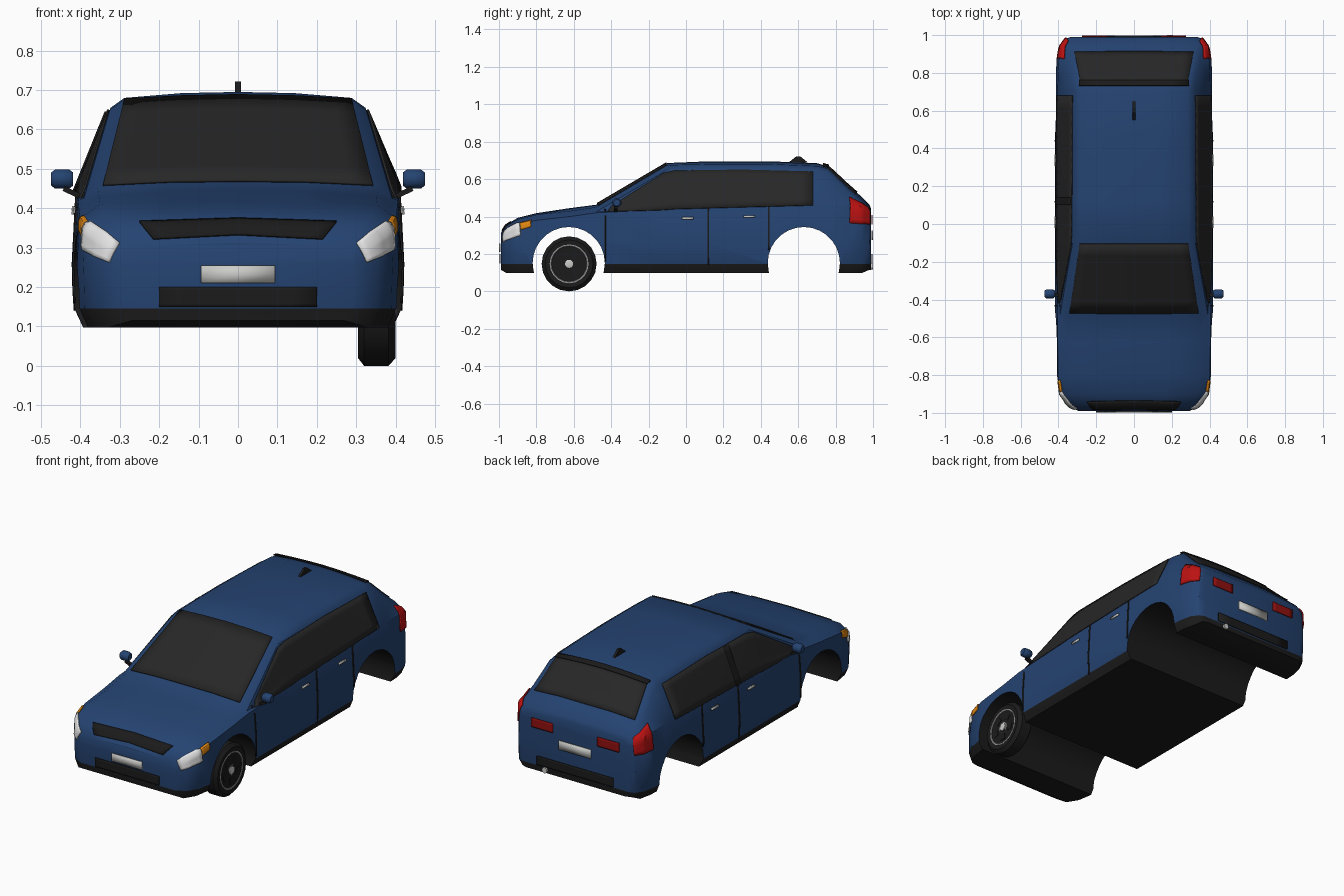
import bpy, bmesh, math
from mathutils import Vector, Matrix
from mathutils.bvhtree import BVHTree

if "Cube" in bpy.data.objects:
    bpy.data.objects.remove(bpy.data.objects["Cube"])


def material(name, r, g, b):
    m = bpy.data.materials.new(name)
    m.use_nodes = True
    m.diffuse_color = (r, g, b, 1)
    m.node_tree.nodes["Principled BSDF"].inputs["Base Color"].default_value = (r, g, b, 1)
    return m


blue = material("blue paint", .018, .056, .165)
black = material("black trim", .011, .011, .011)
glass = material("dark glass", .02, .02, .02)
white = material("lamp white", .78, .78, .78)
orange = material("indicator orange", .75, .24, .006)
red = material("lamp red", .5, .006, .006)
dark_red = material("reflector red", .28, .005, .005)
silver = material("silver", .6, .6, .58)
grey = material("rim grey", .32, .32, .32)


def finish(name, bm, mats, angle=35):
    bmesh.ops.recalc_face_normals(bm, faces=bm.faces)
    me = bpy.data.meshes.new(name)
    bm.to_mesh(me)
    bm.free()
    for m in mats:
        me.materials.append(m)
    me.shade_smooth()
    me.set_sharp_from_angle(angle=math.radians(angle))
    ob = bpy.data.objects.new(name, me)
    bpy.context.collection.objects.link(ob)
    return ob


# Body shell: y, side half width, belt half width, belt z, roof half width, roof edge z, roof z
stations = [
    (-.99, .295, .285, .275, .24, .305, .312), (-.96, .355, .345, .32, .30, .35, .356),
    (-.90, .392, .388, .355, .34, .385, .393), (-.80, .408, .402, .38, .35, .41, .418),
    (-.62, .415, .404, .40, .353, .43, .445), (-.48, .417, .406, .42, .356, .45, .463),
    (-.10, .418, .408, .438, .29, .675, .686), (.12, .418, .408, .445, .288, .68, .695),
    (.45, .418, .408, .455, .285, .68, .695), (.70, .417, .405, .465, .285, .67, .685),
    (.76, .415, .403, .465, .29, .655, .668), (.87, .41, .398, .46, .315, .55, .565),
    (.94, .395, .388, .45, .33, .49, .505), (.98, .365, .36, .42, .32, .455, .465),
    (.99, .335, .333, .40, .295, .43, .44)]


def section(y, w, wb, belt, wr, edge, top):
    low = .115 if abs(y) > .97 else .098
    return [(0, low), (w - .025, low), (w - .003, .145), (w, .26), (wb, belt),
            (wr + .035, edge - .025), (wr, edge), (wr / 2, top - .003), (0, top)]


bm = bmesh.new()
rings = []
for st in stations:
    half = section(*st)
    right = [bm.verts.new((x, st[0], z)) for x, z in half]
    left = [bm.verts.new((-x, st[0], z)) if x else right[i] for i, (x, z) in enumerate(half)]
    rings.append((right, left))
for a, b in zip(rings, rings[1:]):
    for ra, rb in zip(a, b):
        for i in range(len(ra) - 1):
            f = bm.faces.new((ra[i], ra[i + 1], rb[i + 1], rb[i]))
            f.material_index = int(i < 2)
for right, left in (rings[0], rings[-1]):
    for i in range(len(right) - 1):
        f = bm.faces.new(list(dict.fromkeys((right[i], right[i + 1], left[i + 1], left[i]))))
        f.material_index = int(i < 2)
bmesh.ops.recalc_face_normals(bm, faces=bm.faces)
bmesh.ops.triangulate(bm, faces=bm.faces)
surface = BVHTree.FromBMesh(bm)
body = finish("body_shell", bm, [blue, black], 32)

# Wheel arches run across the full width
for label, y in (("front", -.627), ("rear", .63)):
    bm = bmesh.new()
    bmesh.ops.create_cone(bm, cap_ends=True, segments=28, radius1=.193, radius2=.193, depth=1.2,
                          matrix=Matrix.Translation((0, y, .151)) @ Matrix.Rotation(math.pi / 2, 4, 'Y'))
    for f in bm.faces:
        f.material_index = 1
    cutter = finish(label + "_arch_cutter", bm, [blue, black])
    cutter.hide_render = True
    cutter.hide_set(True)
    mod = body.modifiers.new(label + "_arch", 'BOOLEAN')
    mod.operation, mod.solver, mod.object = 'DIFFERENCE', 'EXACT', cutter
bpy.context.view_layer.update()
cut_mesh = bpy.data.meshes.new_from_object(body.evaluated_get(bpy.context.evaluated_depsgraph_get()))
body.modifiers.clear()
body.data = cut_mesh
cut_mesh.set_sharp_from_angle(angle=math.radians(32))
for label in ("front", "rear"):
    bpy.data.objects.remove(bpy.data.objects[label + "_arch_cutter"])

# Thin plates laid on the body, seen along an axis or snapped to the nearest point
VIEWS = {"side": (lambda a, b: (2, a, b), (-1, 0, 0)), "other": (lambda a, b: (-2, a, b), (1, 0, 0)),
         "front": (lambda a, b: (a, -2, b), (0, 1, 0)), "back": (lambda a, b: (a, 2, b), (0, -1, 0)),
         "top": (lambda a, b: (a, b, 2), (0, 0, -1))}


def lay(p, view, lift):
    if view != "nearest":
        place, d = VIEWS[view]
        d = Vector(d)
        hit = surface.ray_cast(Vector(place(*p)), d)[0]
        if hit:
            return hit - d * lift
        p = Vector(place(*p)) + d * 1.1
    hit, normal = surface.find_nearest(Vector(p))[:2]
    return hit + normal * lift


def plate(name, low, high, view, mat, lift=.004, n=6, mirror=False):
    cols = []
    for i in range(len(low) - 1):
        for k in range(n + (i == len(low) - 2)):
            t = k / n
            cols.append((Vector(low[i]).lerp(Vector(low[i + 1]), t),
                         Vector(high[i]).lerp(Vector(high[i + 1]), t)))
    for s in ((1, -1) if mirror else (1,)):
        bm = bmesh.new()
        grid = []
        for a, b in cols:
            pts = [lay(a.lerp(b, j / n), view, lift) for j in range(n + 1)]
            grid.append([bm.verts.new((s * p.x, p.y, p.z)) for p in pts])
        for u, v in zip(grid, grid[1:]):
            for j in range(n):
                bm.faces.new((u[j], u[j + 1], v[j + 1], v[j]))
        side = ("left_" if s > 0 else "right_") if mirror else ""
        ob = finish(side + name, bm, [mat])
        sol = ob.modifiers.new("thickness", 'SOLIDIFY')
        sol.thickness, sol.offset = .006, 0


def rect(name, x0, x1, z0, z1, view, mat, **kw):
    plate(name, [(x0, z0), (x1, z0)], [(x0, z1), (x1, z1)], view, mat, **kw)


# Glass
plate("side_window", [(-.42, .426), (-.12, .435), (-.06, .44), (.3, .45), (.68, .46)],
      [(-.40, .455), (-.12, .632), (-.06, .645), (.3, .65), (.68, .64)], "side", glass, mirror=True)
plate("windscreen", [(-.342, -.472), (0, -.476), (.342, -.472)],
      [(-.288, -.105), (0, -.105), (.288, -.105)], "top", glass)
plate("rear_window", [(-.315, .91), (0, .915), (.315, .91)],
      [(-.285, .755), (0, .755), (.285, .755)], "top", glass)
rect("rear_spoiler", -.29, .29, .732, .762, "top", black, lift=.008)
rect("right_door_pillar", .1, .14, .445, .645, "other", black, lift=.008)

# Door seams and handles
for label, y, z0, z1 in (("front", -.433, .16, .44), ("middle", .118, .14, .447), ("rear", .442, .22, .455)):
    rect(label + "_door_seam", y - .004, y + .004, z0, z1, "side", black, lift=.001, mirror=True)
for label, y, z in (("front", .01, .39), ("rear", .338, .4)):
    rect(label + "_door_handle", y - .031, y + .031, z - .006, z + .006, "side", silver, lift=.008, n=2, mirror=True)

# Front face
plate("upper_grille", [(-.215, .322), (0, .333), (.215, .322)],
      [(-.25, .366), (0, .374), (.25, .366)], "front", black)
rect("lower_grille", -.2, .2, .15, .2, "front", black)
rect("front_number_plate", -.094, .094, .21, .255, "front", silver, lift=.006, n=2)
plate("headlight", [(.325, -.975, .262), (.402, -.885, .3)],
      [(.30, -.975, .312), (.385, -.89, .375)], "nearest", white, mirror=True)
plate("indicator", [(.402, -.884, .33), (.408, -.83, .345)],
      [(.385, -.888, .378), (.395, -.83, .395)], "nearest", orange, mirror=True)

# Rear face
plate("taillight", [(.41, .875, .365), (.39, .94, .36), (.362, .98, .358)],
      [(.385, .88, .515), (.38, .93, .49), (.35, .975, .455)], "nearest", red, mirror=True)
rect("rear_reflector", .14, .275, .357, .408, "back", dark_red, mirror=True)
rect("rear_number_plate", -.1, .1, .275, .325, "back", silver, lift=.006, n=2)
rect("rear_bumper_insert", -.24, .24, .15, .2, "back", black)


# Turned parts around the x axis
def turned(name, profile, centre, mat, sides=20, turn=None):
    bm = bmesh.new()
    loops = []
    for x, r in profile:
        loops.append([bm.verts.new((x, r * math.sin(a), r * math.cos(a)))
                      for a in (2 * math.pi * k / sides for k in range(sides))])
    for a, b in zip(loops, loops[1:]):
        for k in range(sides):
            bm.faces.new((a[k - 1], a[k], b[k], b[k - 1]))
    bm.faces.new(loops[0])
    bm.faces.new(loops[-1])
    if turn:
        bm.transform(turn)
    bm.transform(Matrix.Translation(centre))
    return finish(name, bm, [mat], 40)


# Wheel, fitted at the front left only
hub = Vector((.352, -.625, .147))
turned("front_left_tyre", [(-.047, .1), (-.047, .128), (-.032, .147), (.03, .147), (.047, .128), (.044, .103)], hub, black)
turned("front_left_rim", [(.03, .104), (.046, .104), (.046, .097), (.04, .09), (.044, .03)], hub, grey)
turned("front_left_hub", [(.04, .022), (.049, .022), (.051, .016)], hub, silver, 12)
for k in range(5):
    bm = bmesh.new()
    spin = Matrix.Rotation(2 * math.pi * k / 5, 4, 'X')
    bmesh.ops.create_cube(bm, size=1, matrix=Matrix.Translation(hub) @ spin
                          @ Matrix.Translation((.043, 0, -.06)) @ Matrix.Diagonal((.008, .036, .032, 1)))
    finish("rim_opening_%d" % (k + 1), bm, [black])

# Exhaust pipe
turned("exhaust_pipe", [(-.05, .016), (.05, .016)], (.19, .95, .132), silver, 12, Matrix.Rotation(math.pi / 2, 4, 'Z'))

# Door mirrors with arms
for side, s in (("left", 1), ("right", -1)):
    turned(side + "_mirror", [(-.028, .018), (-.018, .026), (.018, .026), (.028, .018)],
           (s * .446, -.37, .474), blue, 8, Matrix.Rotation(math.pi / 8, 4, 'X'))
    bm = bmesh.new()
    bmesh.ops.create_cube(bm, size=1, matrix=Matrix.Translation((s * .415, -.375, .437))
                          @ Matrix.Rotation(-s * .45, 4, 'Y') @ Matrix.Diagonal((.06, .02, .013, 1)))
    finish(side + "_mirror_arm", bm, [black])

# Roof aerial fin
bm = bmesh.new()
outline = [(.55, .69), (.59, .722), (.61, .722), (.65, .69)]
rows = [[bm.verts.new((x, y, z)) for y, z in outline] for x in (-.007, .007)]
bm.faces.new(rows[0])
bm.faces.new(rows[1])
for i in range(len(outline)):
    bm.faces.new((rows[0][i - 1], rows[0][i], rows[1][i], rows[1][i - 1]))
finish("roof_aerial", bm, [black])
